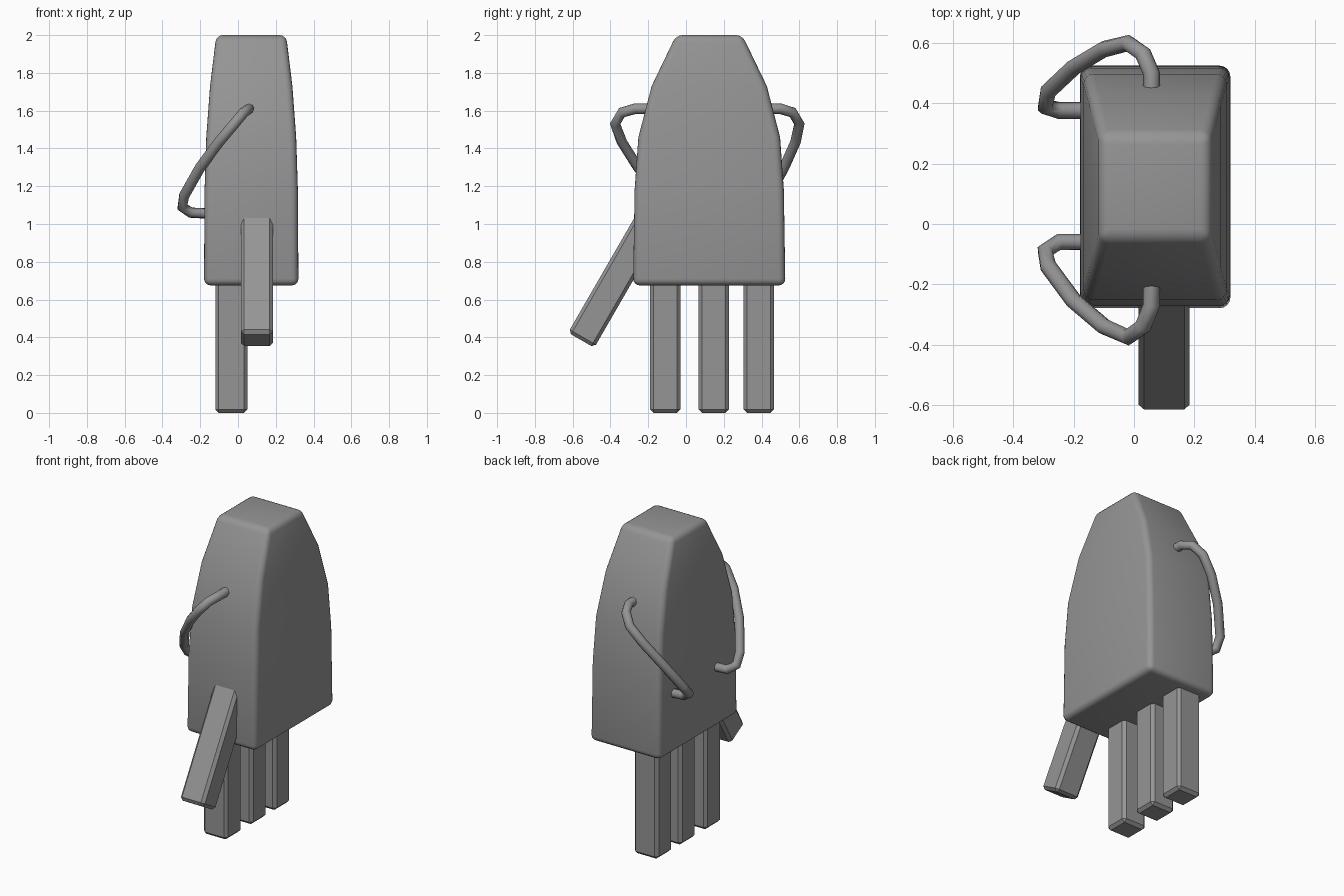
import bpy, bmesh, math
from mathutils import Vector, Matrix

if "Cube" in bpy.data.objects:
    bpy.data.objects.remove(bpy.data.objects["Cube"])

grey = bpy.data.materials.new("plain grey")
grey.diffuse_color = (0.3, 0.3, 0.3, 1)
grey.use_nodes = True
grey.node_tree.nodes["Principled BSDF"].inputs["Base Color"].default_value = grey.diffuse_color


def add_mesh(name, bm, bevel, segments, angle):
    bmesh.ops.recalc_face_normals(bm, faces=bm.faces)
    me = bpy.data.meshes.new(name)
    bm.to_mesh(me)
    bm.free()
    me.materials.append(grey)
    ob = bpy.data.objects.new(name, me)
    bpy.context.collection.objects.link(ob)
    mod = ob.modifiers.new("rounding", 'BEVEL')
    mod.width, mod.segments = bevel, segments
    mod.limit_method, mod.angle_limit = 'ANGLE', math.radians(40)
    bpy.context.view_layer.objects.active = ob
    ob.select_set(True)
    bpy.ops.object.modifier_apply(modifier=mod.name)
    bpy.ops.object.shade_smooth_by_angle(angle=math.radians(angle))
    ob.select_set(False)


# Body: tapering rectangular loft, (height, half width, half depth)
bm = bmesh.new()
rings = []
for z, hx, hy in [(0.675, 0.25, 0.403), (1.18, 0.247, 0.395), (1.46, 0.238, 0.375),
                  (1.73, 0.218, 0.305), (2.0, 0.185, 0.175)]:
    rings.append([bm.verts.new((0.07 + sx * hx, 0.123 + sy * hy, z))
                  for sx, sy in ((-1, -1), (1, -1), (1, 1), (-1, 1))])
bm.faces.new(rings[0])
bm.faces.new(rings[-1])
for a, b in zip(rings, rings[1:]):
    for i in range(4):
        j = (i + 1) % 4
        bm.faces.new((a[i], a[j], b[j], b[i]))
add_mesh("body", bm, 0.035, 4, 40)


# Fingers and thumb: square bars with chamfered edges, placed by their tip
def bar(name, tip, tilt, length):
    bm = bmesh.new()
    bmesh.ops.create_cube(bm, size=1, matrix=Matrix.Translation(tip)
                          @ Matrix.Rotation(tilt, 4, 'X')
                          @ Matrix.Translation((0, 0, length / 2))
                          @ Matrix.Diagonal((0.17, 0.16, length, 1)))
    add_mesh(name, bm, 0.018, 1, 30)


for i, y in enumerate((-0.11, 0.147, 0.385)):
    bar(f"finger_{i + 1}", Vector((-0.035, y, 0)), 0, 0.8)
bar("thumb", Vector((0.1, -0.555, 0.385)), math.radians(-30), 0.8)


# Wire loops: bent tubes running from the narrow faces to the left side
def wire(name, points):
    cu = bpy.data.curves.new(name, 'CURVE')
    cu.dimensions = '3D'
    cu.bevel_depth, cu.bevel_resolution = 0.028, 2
    cu.use_fill_caps = True
    sp = cu.splines.new('POLY')
    sp.points.add(len(points) - 1)
    for p, co in zip(sp.points, points):
        p.co = (*co, 1)
    sp.use_smooth = True
    cu.materials.append(grey)
    bpy.context.collection.objects.link(bpy.data.objects.new(name, cu))


# shared (x, z) path with separate depths for each loop
path = [(0.058, 1.61), (0.058, 1.61), (0.03, 1.59), (-0.02, 1.53), (-0.1, 1.435),
        (-0.2, 1.30), (-0.285, 1.15), (-0.295, 1.09), (-0.25, 1.06), (-0.14, 1.055)]
front = [-0.19, -0.27, -0.34, -0.375, -0.34, -0.255, -0.14, -0.09, -0.06, -0.06]
back = [0.44, 0.50, 0.565, 0.60, 0.58, 0.52, 0.44, 0.39, 0.377, 0.377]
for name, depths in (("front_wire", front), ("back_wire", back)):
    wire(name, [(x, y, z) for (x, z), y in zip(path, depths)])
